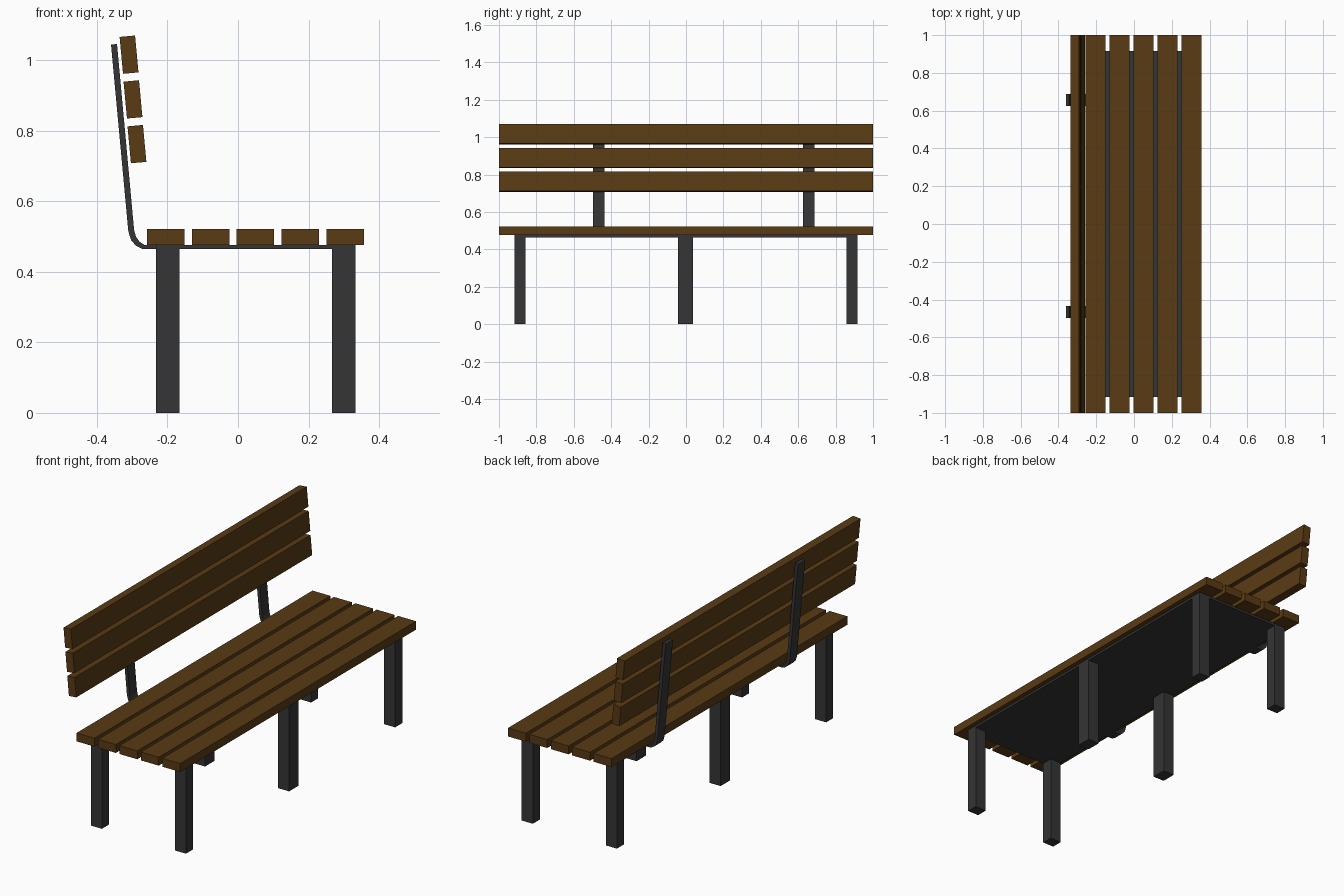
import bpy, bmesh, math

if "Cube" in bpy.data.objects:
    bpy.data.objects.remove(bpy.data.objects["Cube"])

def material(name, rgb):
    m = bpy.data.materials.new(name)
    m.diffuse_color = (*rgb, 1)
    m.use_nodes = True
    m.node_tree.nodes["Principled BSDF"].inputs["Base Color"].default_value = m.diffuse_color
    return m

wood = material("brown_wood", (0.10, 0.043, 0.007))
metal = material("dark_metal", (0.035, 0.035, 0.035))

def finish(name, bm, mat):
    bmesh.ops.recalc_face_normals(bm, faces=bm.faces)
    me = bpy.data.meshes.new(name)
    bm.to_mesh(me)
    bm.free()
    me.materials.append(mat)
    ob = bpy.data.objects.new(name, me)
    bpy.context.collection.objects.link(ob)
    return ob

def box(name, centre, size, mat, tilt=0):
    bm = bmesh.new()
    bmesh.ops.create_cube(bm, size=1)
    bmesh.ops.scale(bm, vec=size, verts=bm.verts)
    ob = finish(name, bm, mat)
    ob.location = centre
    ob.rotation_euler.y = tilt
    return ob

# Seat slats
for i in range(5):
    box(f"seat_slat_{i+1}", (-0.205 + i * 0.1272, 0, 0.499), (0.106, 2, 0.045), wood)

# Backrest slats, leaning back
for i in range(3):
    box(f"back_slat_{i+1}", (-0.2865 - i * 0.0112, 0, 0.762 + i * 0.1268),
        (0.044, 2, 0.105), wood, math.radians(-5.3))

# Thin plate under the seat
box("seat_plate", (0.0505, 0, 0.4705), (0.565, 1.834, 0.012), metal)

# Three pairs of legs
for row, x in (("back", -0.199), ("front", 0.3)):
    for place, y, w in (("near", -0.887, 0.06), ("middle", -0.002, 0.08), ("far", 0.887, 0.06)):
        box(f"{row}_leg_{place}", (x, y, 0.2375), (0.066, w, 0.475), metal)

# Bent flat-bar brackets holding the backrest
profile = [(-0.36, 1.044), (-0.311, 0.515), (-0.303, 0.489), (-0.289, 0.474), (-0.271, 0.4645),
           (-0.225, 0.4645), (-0.225, 0.4765), (-0.266, 0.4765), (-0.279, 0.485),
           (-0.289, 0.499), (-0.2945, 0.518), (-0.343, 1.046)]
for name, y in (("near", -0.466), ("far", 0.656)):
    bm = bmesh.new()
    f = bm.faces.new([bm.verts.new((x, y - 0.031, z)) for x, z in profile])
    ext = bmesh.ops.extrude_face_region(bm, geom=[f])["geom"]
    bmesh.ops.translate(bm, vec=(0, 0.062, 0),
                        verts=[v for v in ext if isinstance(v, bmesh.types.BMVert)])
    # keep the first cap if the extrusion removed it
    if not any(all(abs(v.co.y - (y - 0.031)) < 1e-5 for v in fc.verts) for fc in bm.faces):
        bmesh.ops.holes_fill(bm, edges=[e for e in bm.edges if e.is_boundary], sides=0)
    finish(f"back_bracket_{name}", bm, metal)
